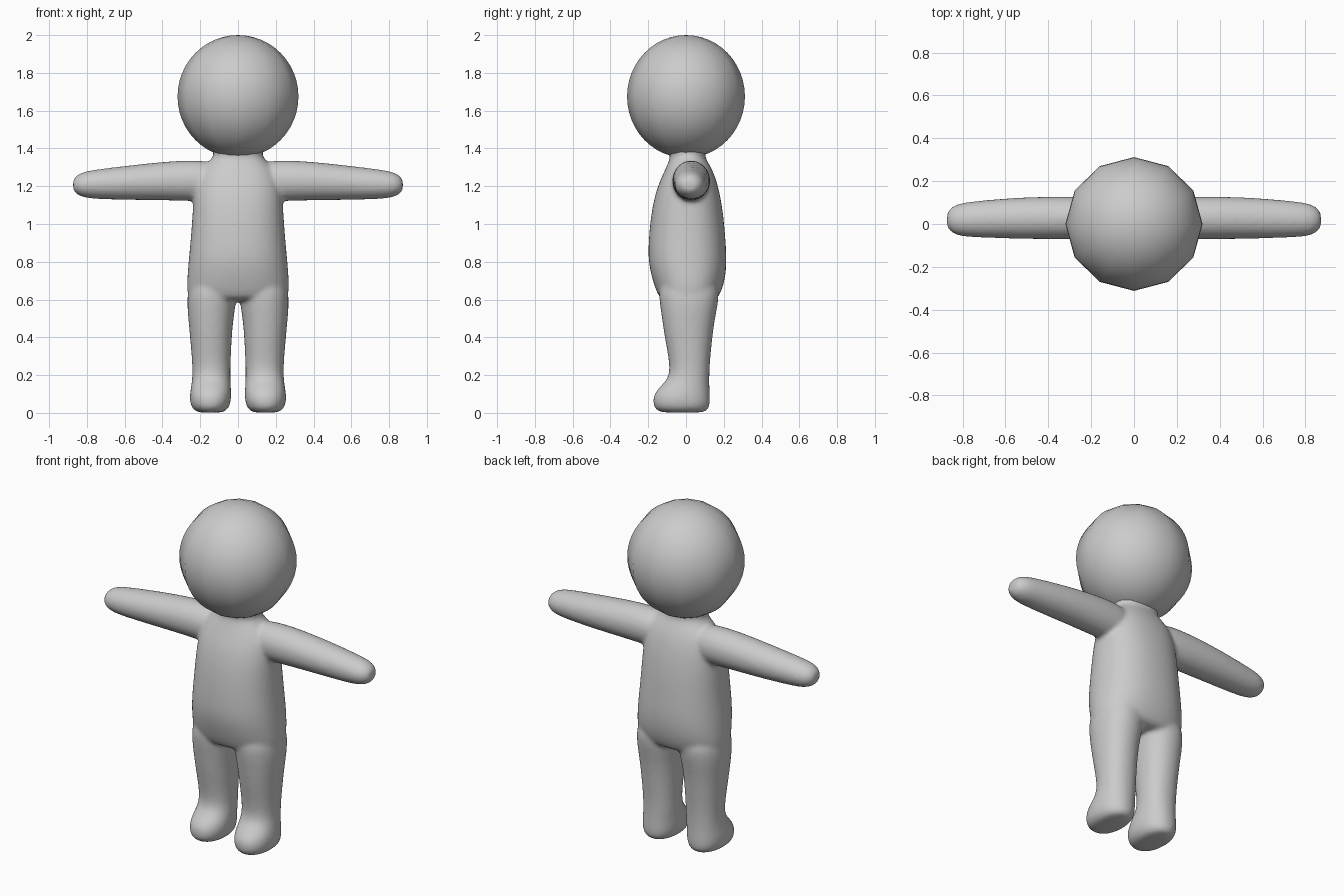
import bpy, bmesh, math

grey = bpy.data.materials.new("plain grey")
grey.diffuse_color = (0.6, 0.6, 0.6, 1)


def loft(bm, rings, sides, power=2.0, axis="z", mirror=1):
    """Skin rings of (position, a min, a max, b min, b max) along an axis."""
    loops = []
    for p, a0, a1, b0, b1 in rings:
        loop = []
        for i in range(sides):
            t = 2 * math.pi * i / sides
            c, s = math.cos(t), math.sin(t)
            a = (a0 + a1) / 2 + (a1 - a0) / 2 * math.copysign(abs(c) ** (2 / power), c)
            b = (b0 + b1) / 2 + (b1 - b0) / 2 * math.copysign(abs(s) ** (2 / power), s)
            co = (a * mirror, b, p) if axis == "z" else (p * mirror, a, b)
            loop.append(bm.verts.new(co))
        loops.append(loop)
    for lo, hi in zip(loops, loops[1:]):
        for i in range(sides):
            j = (i + 1) % sides
            bm.faces.new((lo[i], lo[j], hi[j], hi[i]))
    bm.faces.new(loops[0][::-1])
    bm.faces.new(loops[-1])


def finish(bm, name):
    bmesh.ops.recalc_face_normals(bm, faces=bm.faces)
    for f in bm.faces:
        f.smooth = True
    me = bpy.data.meshes.new(name)
    bm.to_mesh(me)
    bm.free()
    me.materials.append(grey)
    ob = bpy.data.objects.new(name, me)
    bpy.context.collection.objects.link(ob)
    return ob


# Torso and neck: z, half width, front y, back y
torso = [(0.59, 0.24, -0.12, 0.15), (0.62, 0.272, -0.15, 0.18),
         (0.70, 0.272, -0.178, 0.208), (0.80, 0.264, -0.202, 0.218),
         (0.90, 0.254, -0.20, 0.212), (1.00, 0.246, -0.192, 0.204),
         (1.10, 0.24, -0.178, 0.192), (1.20, 0.232, -0.152, 0.172),
         (1.28, 0.205, -0.115, 0.145), (1.335, 0.15, -0.09, 0.112),
         (1.37, 0.122, -0.08, 0.095), (1.42, 0.15, -0.12, 0.12),
         (1.48, 0.15, -0.12, 0.12)]
# Leg and foot: z, inner x, outer x, front y, back y
leg = [(0.0, 0.085, 0.205, -0.12, 0.085), (0.012, 0.06, 0.235, -0.16, 0.118),
       (0.04, 0.038, 0.255, -0.178, 0.13), (0.09, 0.033, 0.258, -0.178, 0.13),
       (0.13, 0.035, 0.252, -0.15, 0.127), (0.18, 0.038, 0.244, -0.095, 0.126),
       (0.25, 0.038, 0.243, -0.086, 0.127), (0.40, 0.031, 0.256, -0.116, 0.142),
       (0.50, 0.022, 0.266, -0.13, 0.156), (0.60, 0.005, 0.274, -0.146, 0.178),
       (0.72, 0.0, 0.26, -0.15, 0.18)]
# Arm: x, front y, back y, bottom z, top z
arm = [(0.08, -0.07, 0.12, 1.12, 1.33), (0.22, -0.077, 0.132, 1.115, 1.343),
       (0.35, -0.077, 0.133, 1.12, 1.338), (0.50, -0.074, 0.13, 1.122, 1.323),
       (0.65, -0.07, 0.12, 1.125, 1.305), (0.78, -0.065, 0.106, 1.13, 1.288),
       (0.835, -0.055, 0.095, 1.142, 1.274), (0.866, -0.03, 0.068, 1.165, 1.25),
       (0.874, -0.01, 0.045, 1.185, 1.23)]

bm = bmesh.new()
loft(bm, [(z, -w, w, f, b) for z, w, f, b in torso], 24, 2.3)
for side in (-1, 1):
    loft(bm, leg, 16, 2.2, "z", side)
    loft(bm, arm, 12, 2.0, "x", side)
body = finish(bm, "body")

# Round the lofts, fuse them into one skin and soften the joins
sub = body.modifiers.new("round", "SUBSURF")
sub.levels = sub.render_levels = 2
fuse = body.modifiers.new("fuse", "REMESH")
fuse.mode = "VOXEL"
fuse.voxel_size = 0.011
fuse.use_smooth_shade = True
soft = body.modifiers.new("soften", "SMOOTH")
soft.factor = 0.5
soft.iterations = 10

# Head: twelve-sided ball, slightly taller than wide
bm = bmesh.new()
bmesh.ops.create_uvsphere(bm, u_segments=12, v_segments=24, radius=1)
for v in bm.verts:
    x, y, z = v.co
    v.co = (x * 0.32, y * 0.312, 1.675 + z * 0.325)
head = finish(bm, "head")
